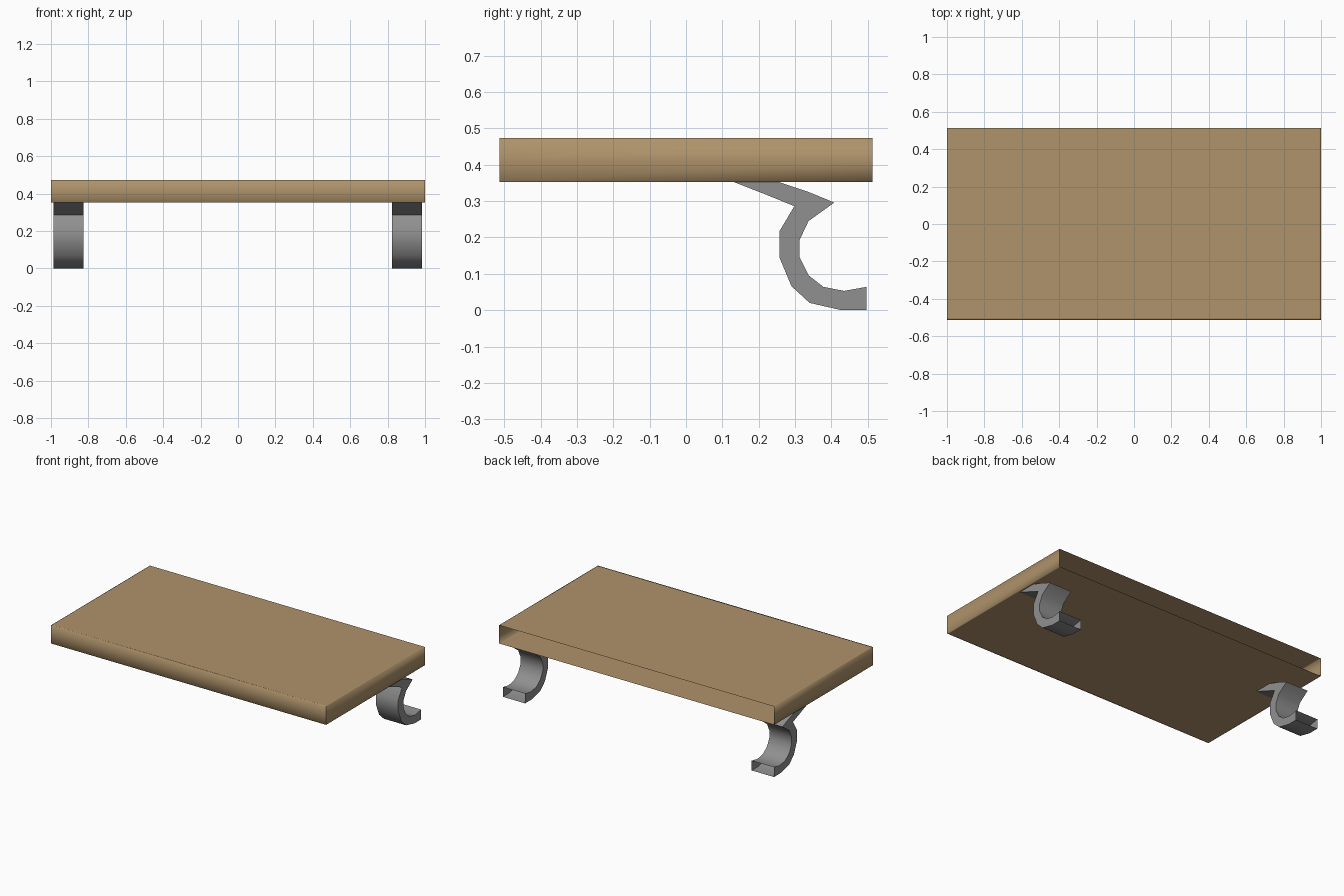
import bpy, bmesh

if "Cube" in bpy.data.objects:
    bpy.data.objects.remove(bpy.data.objects["Cube"])

W, D = 1.0, 0.513                      # half width and depth of the board
Z0, ZM, Z1 = 0.353, 0.411, 0.473       # board bottom, seam, top


def material(name, rgb):
    m = bpy.data.materials.new(name)
    m.diffuse_color = (*rgb, 1)
    m.use_nodes = True
    m.node_tree.nodes["Principled BSDF"].inputs["Base Color"].default_value = m.diffuse_color
    return m


wood = material("tan wood", (0.43, 0.292, 0.147))
metal = material("grey metal", (0.28, 0.28, 0.28))


def finish(bm, name, mat):
    bmesh.ops.recalc_face_normals(bm, faces=bm.faces)
    for f in bm.faces:
        f.smooth = True
    me = bpy.data.meshes.new(name)
    bm.to_mesh(me)
    bm.free()
    me.materials.append(mat)
    ob = bpy.data.objects.new(name, me)
    bpy.context.collection.objects.link(ob)
    return ob


# board: U-shaped wall open at the back, softened along its top and bottom rims
bm = bmesh.new()
rings = []
for z, i in ((Z1, 0.01), (Z1, 0), (ZM, 0), (Z0, 0), (Z0, 0.01)):
    w, d = W - i, D - i
    rings.append([bm.verts.new((x, y, z)) for x, y in ((w, D), (w, -d), (-w, -d), (-w, D))])
for a, b in zip(rings, rings[1:]):
    for k in range(3):
        bm.faces.new((a[k], a[k + 1], b[k + 1], b[k]))
    for k in (1, 2):                   # crisp vertical corners
        bm.edges.get((a[k], b[k])).smooth = False
bm.faces.new(rings[0])
bm.faces.new(rings[-1])
finish(bm, "board", wood)

# leg profile (y, z): front line from foot to board, then back line
front = [(0.496, 0), (0.427, 0), (0.34, 0.02), (0.29, 0.066), (0.257, 0.145),
         (0.257, 0.217), (0.298, 0.286), (0.217, 0.319), (0.13, Z0)]
back = [(0.254, Z0), (0.34, 0.324), (0.408, 0.296), (0.337, 0.245), (0.312, 0.192),
        (0.312, 0.146), (0.337, 0.096), (0.378, 0.064), (0.435, 0.053), (0.496, 0.064)]


def leg(name, x0, x1):
    bm = bmesh.new()
    prof = front + back
    a = [bm.verts.new((x0, y, z)) for y, z in prof]
    b = [bm.verts.new((x1, y, z)) for y, z in prof]
    bm.faces.new(a)
    bm.faces.new(b)
    for k in range(len(prof) - 1):     # foot end stays open
        bm.faces.new((a[k], a[k + 1], b[k + 1], b[k]))
    ob = finish(bm, name, metal)
    bpy.ops.object.select_all(action='DESELECT')
    ob.select_set(True)
    bpy.context.view_layer.objects.active = ob
    bpy.ops.object.shade_smooth_by_angle(angle=1.0)


leg("right_leg", 0.823, 0.985)
leg("left_leg", -0.987, -0.825)
